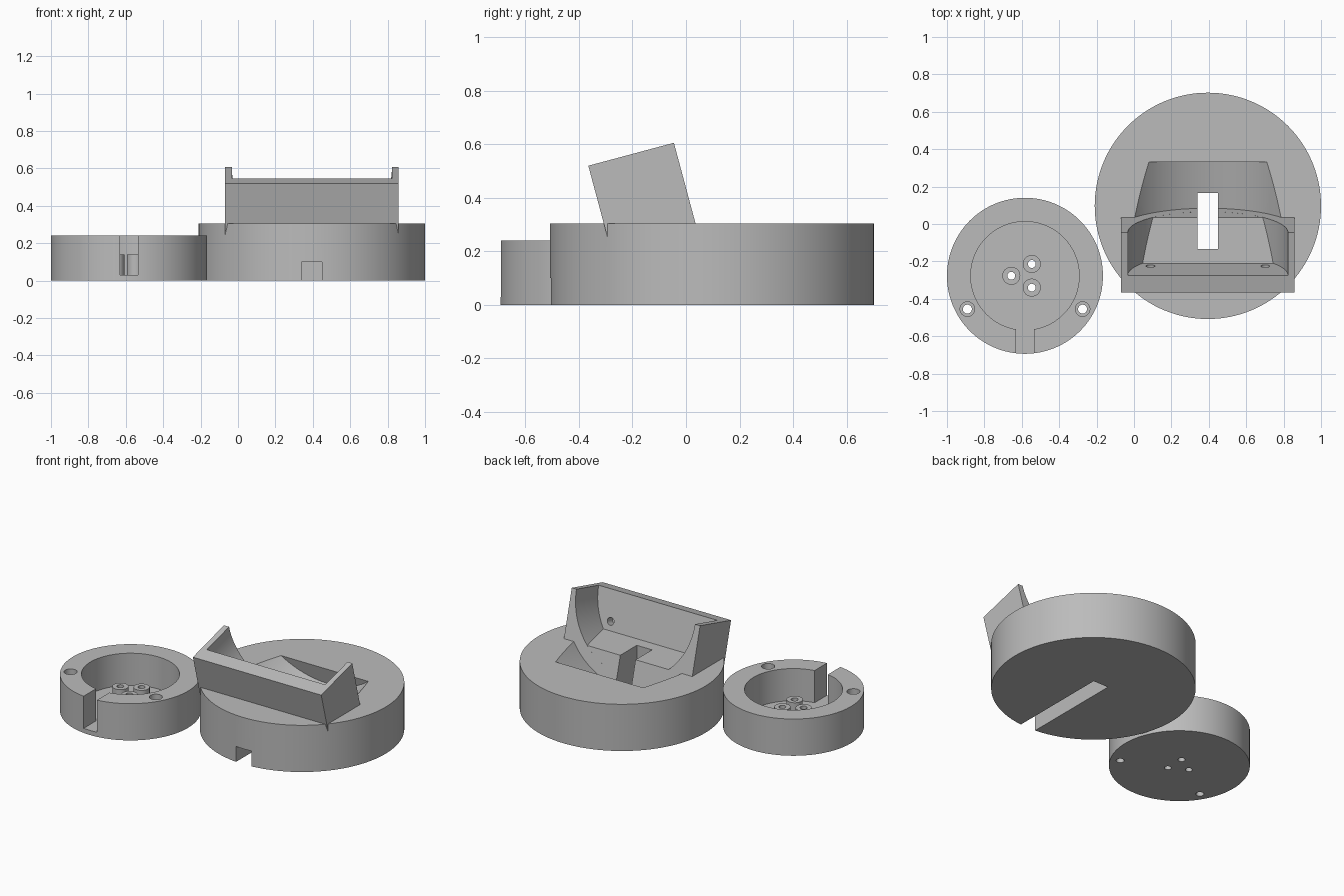
import bpy, math
from mathutils import Matrix, Vector

if "Cube" in bpy.data.objects:
    bpy.data.objects.remove(bpy.data.objects["Cube"])

grey = bpy.data.materials.new("plain grey")
grey.diffuse_color = (0.5, 0.5, 0.5, 1)
grey.use_nodes = True
grey.node_tree.nodes["Principled BSDF"].inputs["Base Color"].default_value = grey.diffuse_color

TILT = Matrix.Rotation(math.radians(15), 4, 'X')   # cradle leans back
CX = 0.395                                         # centre line of the stand


def finish(ob, name, matrix):
    ob.name = name
    ob.data.transform(matrix @ ob.matrix_world)
    ob.matrix_world = Matrix()
    ob.data.materials.append(grey)
    return ob


def box(name, x0, x1, y0, y1, z0, z1, matrix=Matrix()):
    bpy.ops.mesh.primitive_cube_add(size=1)
    fit = Matrix.Translation(((x0 + x1) / 2, (y0 + y1) / 2, (z0 + z1) / 2))
    fit = fit @ Matrix.Diagonal((x1 - x0, y1 - y0, z1 - z0, 1))
    return finish(bpy.context.object, name, matrix @ fit)


def cyl(name, x, y, r, z0, z1, n=128):
    bpy.ops.mesh.primitive_cylinder_add(vertices=n, radius=r, depth=z1 - z0)
    return finish(bpy.context.object, name, Matrix.Translation((x, y, (z0 + z1) / 2)))


def bore(name, x, v, r, u0, u1, n=128):
    """Cylinder lying along the depth axis of the tilted cradle."""
    bpy.ops.mesh.primitive_cylinder_add(vertices=n, radius=r, depth=u1 - u0)
    m = TILT @ Matrix.Translation((x, (u0 + u1) / 2, v)) @ Matrix.Rotation(math.pi / 2, 4, 'X')
    return finish(bpy.context.object, name, m)


def combine(target, tool, op='DIFFERENCE'):
    mod = target.modifiers.new("bool", 'BOOLEAN')
    mod.operation, mod.object, mod.solver = op, tool, 'EXACT'
    bpy.context.view_layer.objects.active = target
    bpy.ops.object.modifier_apply(modifier=mod.name)
    bpy.data.objects.remove(tool, do_unlink=True)


def smooth(ob):
    bpy.ops.object.select_all(action='DESELECT')
    ob.select_set(True)
    bpy.context.view_layer.objects.active = ob
    bpy.ops.object.shade_smooth_by_angle(angle=math.radians(30))


# Large stand: round base with a tilted round pocket behind the cradle
stand = cyl("stand", CX, 0.097, 0.605, 0, 0.305)
combine(stand, bore("pocket", CX, 0.597, 0.5, 0.113, 0.398))

# Tilted cradle: block with a half-round recess and two blind screw holes
cradle = box("cradle", -0.07, 0.857, -0.218, 0.1132, 0.1, 0.597, TILT)
combine(cradle, bore("recess", CX, 0.597, 0.428, -0.124, 0.3))
for side in (-1, 1):
    combine(cradle, bore("screw_hole", CX + side * 0.307, 0.406, 0.024, -0.18, -0.1, 32))
combine(stand, cradle, 'UNION')

# Cable passage: channel under the base and an opening up into the cradle
combine(stand, box("channel", 0.34, 0.45, -0.7, 0.165, -0.1, 0.1))
combine(stand, box("opening", 0.34, 0.45, -0.135, 0.165, 0.05, 0.4))
smooth(stand)

# Small round cup with a slot in the front wall
SX, SY = -0.583, -0.277
cup = cyl("cup", SX, SY, 0.417, 0, 0.24)
combine(cup, cyl("cavity", SX, SY, 0.29, 0.03, 0.4))
combine(cup, box("slot", -0.631, -0.535, -0.8, -0.45, 0.03, 0.4))

# Three hollow posts on the cup floor
for i in range(3):
    a = math.pi + i * math.tau / 3
    x, y = SX + 0.073 * math.cos(a), SY + 0.073 * math.sin(a)
    combine(cup, cyl("post", x, y, 0.048, 0.01, 0.14, 40), 'UNION')
    combine(cup, cyl("post_hole", x, y, 0.021, -0.1, 0.3, 32))

# Two stepped screw holes in the rim
for side in (-1, 1):
    x = SX + side * 0.308
    combine(cup, cyl("rim_hole", x, -0.455, 0.024, -0.1, 0.4, 32))
    combine(cup, cyl("rim_recess", x, -0.455, 0.039, 0.14, 0.4, 32))
smooth(cup)
